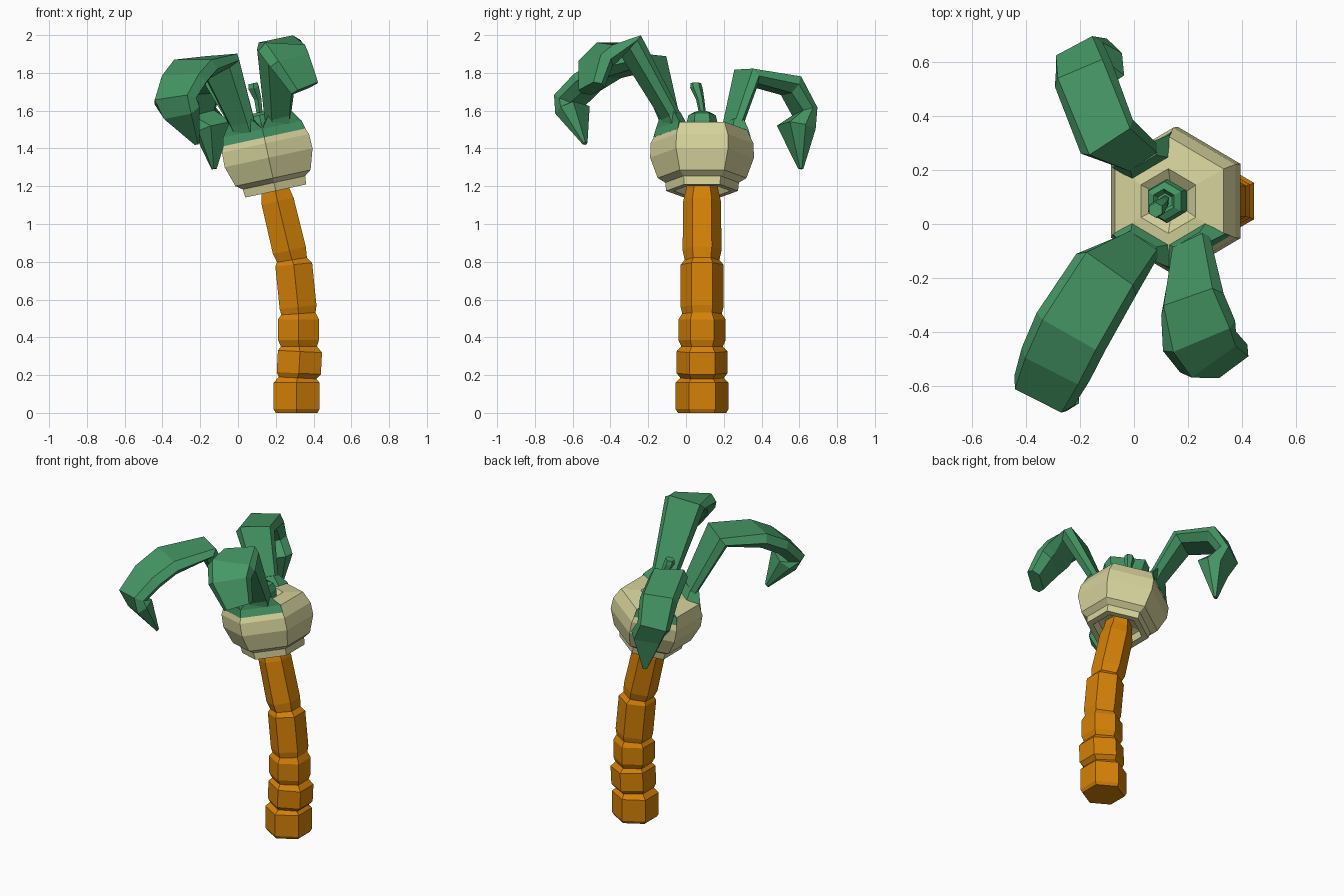
import bpy, bmesh, math
from mathutils import Vector, Matrix

cube = bpy.data.objects.get("Cube")
if cube:
    bpy.data.objects.remove(cube, do_unlink=True)

MID_Y = 0.085


def material(name, rgb):
    m = bpy.data.materials.new(name)
    m.use_nodes = True
    m.diffuse_color = (*rgb, 1)
    m.node_tree.nodes["Principled BSDF"].inputs["Base Color"].default_value = (*rgb, 1)
    return m


orange = material("orange bark", (0.66, 0.22, 0.002))
cream = material("cream husk", (0.67, 0.65, 0.33))
green = material("leaf green", (0.06, 0.31, 0.13))


def loft(name, rings, mat):
    """Skin a list of equal-length point rings and cap both ends."""
    bm = bmesh.new()
    loops = [[bm.verts.new(p) for p in ring] for ring in rings]
    n = len(loops[0])
    for a, b in zip(loops, loops[1:]):
        for i in range(n):
            j = (i + 1) % n
            bm.faces.new((a[i], a[j], b[j], b[i]))
    bm.faces.new(loops[0][::-1])
    bm.faces.new(loops[-1])
    bmesh.ops.recalc_face_normals(bm, faces=bm.faces)
    mesh = bpy.data.meshes.new(name)
    bm.to_mesh(mesh)
    bm.free()
    mesh.materials.append(mat)
    obj = bpy.data.objects.new(name, mesh)
    bpy.context.collection.objects.link(obj)
    return obj


def hexagon(radius, frame, height=0.0):
    """Hexagon with corners towards the front and back."""
    angles = [math.radians(30 + 60 * k) for k in range(6)]
    return [frame @ Vector((radius * math.cos(a), radius * math.sin(a), height)) for a in angles]


def frame_at(x, z, tilt, y=MID_Y):
    return Matrix.Translation((x, y, z)) @ Matrix.Rotation(math.radians(-tilt), 4, "Y")


# Stem: stacked segments with pinched joints (x, z, radius, tilt)
stem_rings = [
    (0.31, 0.0, 0.128, 0), (0.31, 0.02, 0.14, 0), (0.31, 0.16, 0.14, 0), (0.315, 0.185, 0.115, -3),
    (0.322, 0.21, 0.135, -3), (0.328, 0.325, 0.135, -3), (0.323, 0.352, 0.11, 0),
    (0.32, 0.385, 0.125, 0), (0.32, 0.495, 0.125, 0), (0.32, 0.525, 0.105, 4),
    (0.318, 0.56, 0.113, 6), (0.295, 0.785, 0.113, 6), (0.286, 0.81, 0.092, 9),
    (0.272, 0.86, 0.103, 13), (0.21, 1.12, 0.1, 13), (0.196, 1.18, 0.086, 13), (0.185, 1.25, 0.08, 13)]
loft("stem", [hexagon(r, frame_at(x, z, t)) for x, z, r, t in stem_rings], orange)

# Husk: tilted hexagonal bulb with a stepped foot and a dished top (radius, height)
husk_frame = frame_at(0.2, 1.175, 12.2)
husk_profile = [
    (0.08, 0.05), (0.13, 0.04), (0.15, 0.0), (0.19, 0.0), (0.195, 0.045),
    (0.235, 0.07), (0.275, 0.18), (0.272, 0.258), (0.238, 0.33), (0.12, 0.345), (0.07, 0.31)]
loft("husk", [hexagon(r, husk_frame, h) for r, h in husk_profile], cream)

# Bud and its little sprout in the dish
bud_profile = [(0.07, 0.29), (0.082, 0.37), (0.072, 0.41), (0.045, 0.425), (0.03, 0.405)]
loft("bud", [hexagon(r, husk_frame, h) for r, h in bud_profile], green)
sprout_rings = [(0.115, 0.088, 1.58, 0.018), (0.105, 0.075, 1.66, 0.022),
                (0.083, 0.055, 1.72, 0.033), (0.08, 0.052, 1.745, 0.028)]
loft("sprout", [hexagon(r, frame_at(x, z, 12, y)) for x, y, z, r in sprout_rings], green)


def leaf(name, angle, path):
    """Arching leaf growing from one sloped side of the husk top.
    Each path entry is (x, y, z, half width, thickness) along its convex face."""
    a = math.radians(angle)
    out = Vector((math.cos(a), math.sin(a), 0))
    side = Vector((-math.sin(a), math.cos(a), 0))

    def on_husk(distance, offset, height):
        return husk_frame @ (out * distance + side * offset + Vector((0, 0, height)))

    # Flared foot: (height, inner distance, inner half width, outer distance, outer half width)
    foot = [(0.29, 0.14, 0.08, 0.223, 0.13), (0.335, 0.14, 0.08, 0.212, 0.123),
            (0.4, 0.165, 0.055, 0.215, 0.07)]
    loft(name + "_foot", [
        [on_husk(d0, -w0, h), on_husk(d0, w0, h), on_husk(d1, w1, h), on_husk(d1, -w1, h)]
        for h, d0, w0, d1, w1 in foot], green)

    root = [(*on_husk(d, 0, h), w, t)
            for d, h, w, t in ((0.15, 0.32, 0.07, 0.055), (0.168, 0.4, 0.08, 0.06))]
    stations = root + path
    pts = [Vector(s[:3]) for s in stations]
    rings = []
    for i, (p, s) in enumerate(zip(pts, stations)):
        tangent = (pts[min(i + 1, len(pts) - 1)] - pts[max(i - 1, 0)]).normalized()
        normal = tangent.cross(side).normalized()
        across = normal.cross(tangent)
        w, t = s[3:]
        section = ((-0.78, 0), (0.78, 0), (1, -0.5), (0.65, -1), (-0.65, -1), (-1, -0.5))
        rings.append([p + across * (u * w) + normal * (v * t) for u, v in section])
    loft(name, rings, green)


leaf("back_leaf", 120, [
    (-0.09, 0.305, 1.82, 0.115, 0.09), (-0.2, 0.575, 1.775, 0.115, 0.1),
    (-0.222, 0.66, 1.6, 0.1, 0.08), (-0.165, 0.645, 1.49, 0.1, 0.155),
    (-0.13, 0.615, 1.29, 0.015, 0.02)])
leaf("front_right_leaf", 240, [
    (-0.09, -0.165, 1.895, 0.135, 0.09), (-0.24, -0.41, 1.87, 0.145, 0.1),
    (-0.305, -0.545, 1.79, 0.14, 0.1), (-0.355, -0.655, 1.67, 0.125, 0.1),
    (-0.32, -0.64, 1.57, 0.115, 0.12), (-0.22, -0.54, 1.42, 0.015, 0.02)])
leaf("front_left_leaf", 300, [
    (0.2, -0.27, 1.98, 0.125, 0.09), (0.25, -0.43, 1.955, 0.145, 0.1),
    (0.295, -0.51, 1.88, 0.13, 0.1), (0.37, -0.53, 1.73, 0.09, 0.08)])
